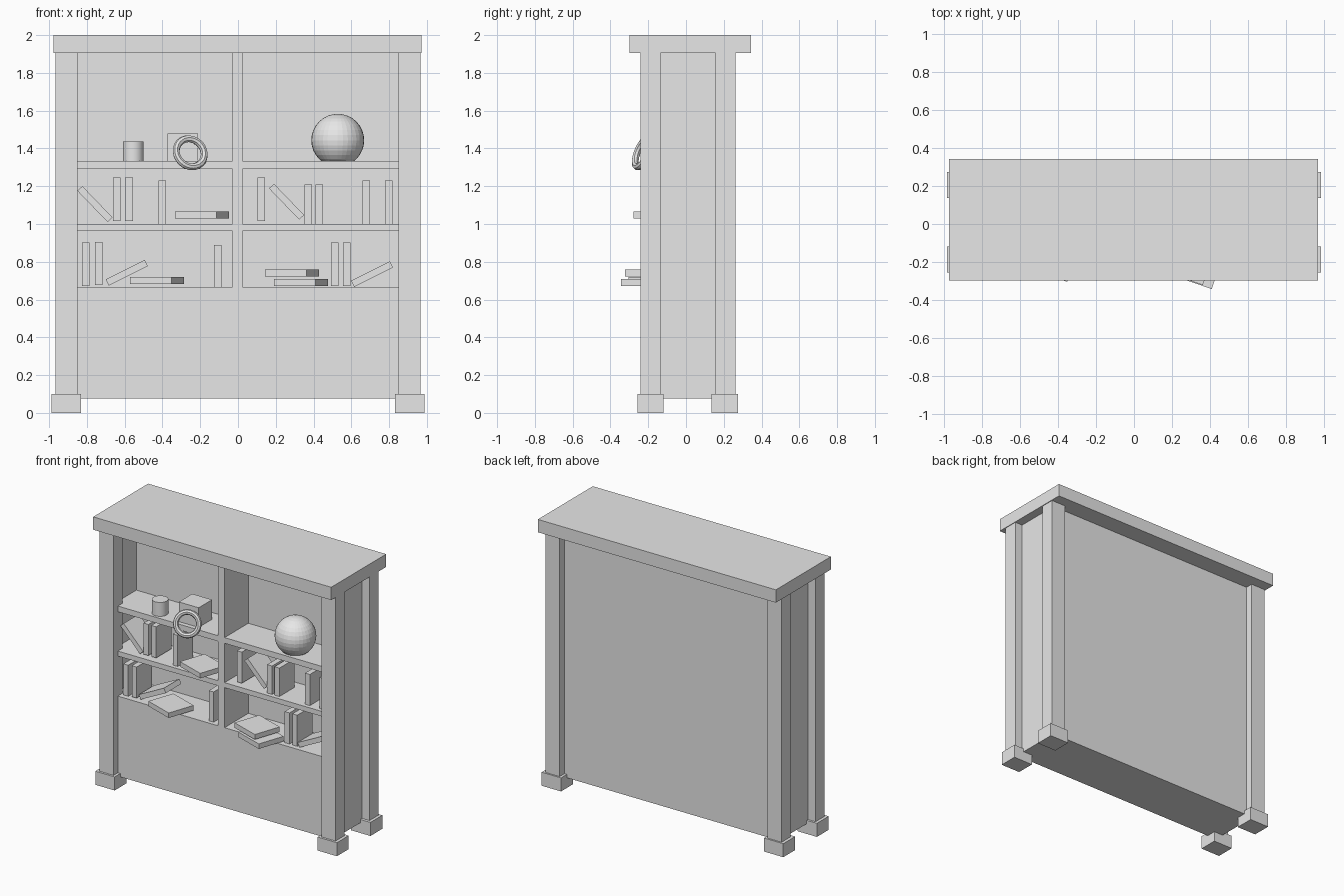
import bpy
import math
from mathutils import Vector, Matrix

if "Cube" in bpy.data.objects:
    bpy.data.objects.remove(bpy.data.objects["Cube"])

grey = bpy.data.materials.new("plain_grey")
grey.diffuse_color = (0.8, 0.8, 0.8, 1)
grey.use_nodes = True
grey.node_tree.nodes["Principled BSDF"].inputs["Base Color"].default_value = grey.diffuse_color


def finish(name):
    ob = bpy.context.object
    ob.name = name
    ob.data.materials.append(grey)
    return ob


def block(name, x, y, z):
    """Axis-aligned box from its (min, max) ranges."""
    bpy.ops.mesh.primitive_cube_add(size=1)
    ob = finish(name)
    ob.data.transform(Matrix.Diagonal((x[1] - x[0], y[1] - y[0], z[1] - z[0], 1)))
    ob.location = [(a[0] + a[1]) / 2 for a in (x, y, z)]
    return ob


# Cabinet carcass
FRONT, BACK, INNER = -0.19, 0.207, 0.088
block("back_panel", (-0.905, 0.905), (INNER, BACK), (0.075, 1.905))
block("lower_front", (-0.905, 0.905), (FRONT, INNER), (0.075, 0.667))
block("divider", (-0.03, 0.023), (FRONT, INNER), (0.667, 1.905))
for side in (-1, 1):
    xs = sorted((side * 0.905, side * 0.893))
    block("side_panel", xs, (FRONT, INNER), (0.667, 1.905))
block("top_slab", (-0.976, 0.971), (-0.298, 0.344), (1.905, 2.0))

# Shelves on each side of the divider
for xs in ((-0.893, -0.03), (0.023, 0.893)):
    for z0, z1 in ((0.963, 1.0), (1.291, 1.333)):
        block("shelf", xs, (FRONT, INNER), (z0, z1))

# Corner posts and feet
for side in (-1, 1):
    for py, fy in (((-0.24, -0.134), (-0.256, -0.118)),
                   ((0.157, 0.263), (0.136, 0.275))):
        block("corner_post", sorted((side * 0.966, side * 0.85)), py, (0.1, 1.905))
        block("foot", sorted((side * 0.988, side * 0.83)), fy, (0, 0.1))

# Upright books: centre x, bottom z
uprights = [(-0.641, 1.016), (-0.577, 1.016), (-0.401, 1.0), (0.123, 1.016),
            (0.371, 0.98), (0.43, 0.98), (0.68, 1.0), (0.798, 1.0),
            (-0.806, 0.671), (-0.737, 0.676), (-0.107, 0.66),
            (0.513, 0.671), (0.576, 0.671)]
for x, z in uprights:
    block("upright_book", (x - 0.02, x + 0.02), (-0.16, 0.02), (z, z + 0.23))

# Leaning books: centre x, centre z, tilt of the long side
for x, z, tilt in ((-0.757, 1.105, -46), (0.257, 1.118, -46),
                   (-0.589, 0.742, 26.5), (0.71, 0.735, 26.5)):
    book = block("leaning_book", (x - 0.115, x + 0.115), (-0.16, 0.02),
                 (z - 0.018, z + 0.018))
    book.rotation_euler.y = math.radians(-tilt)

# Flat books turned outwards: nearest corner x, y and bottom z
turn = Matrix.Rotation(math.radians(-19), 3, 'Z')
for x, y, z in ((-0.115, -0.277, 1.028), (-0.353, -0.305, 0.682),
                (0.41, -0.343, 0.672), (0.363, -0.322, 0.721)):
    c = Vector((x, y, z)) + turn @ Vector((-0.116, 0.103, 0.018))
    book = block("flat_book", (c.x - 0.116, c.x + 0.116),
                 (c.y - 0.103, c.y + 0.103), (z, z + 0.037))
    book.rotation_euler.z = math.radians(-19)

# Ornaments on the upper shelves
block("cube_ornament", (-0.374, -0.212), (-0.157, 0.0), (1.333, 1.478))
bpy.ops.mesh.primitive_cylinder_add(vertices=32, radius=0.055, depth=0.104,
                                    location=(-0.555, -0.117, 1.384))
finish("cup")
bpy.ops.object.shade_smooth_by_angle()
bpy.ops.mesh.primitive_uv_sphere_add(segments=32, ring_count=16, radius=0.14,
                                     location=(0.528, -0.083, 1.443))
finish("globe")
bpy.ops.mesh.primitive_torus_add(major_segments=32, minor_segments=8,
                                 major_radius=0.079, minor_radius=0.019,
                                 location=(-0.253, -0.23, 1.377))
ring = finish("ring_ornament")
ring.rotation_euler = Vector((0.4, -1, 0.4)).to_track_quat('Z', 'Y').to_euler()
